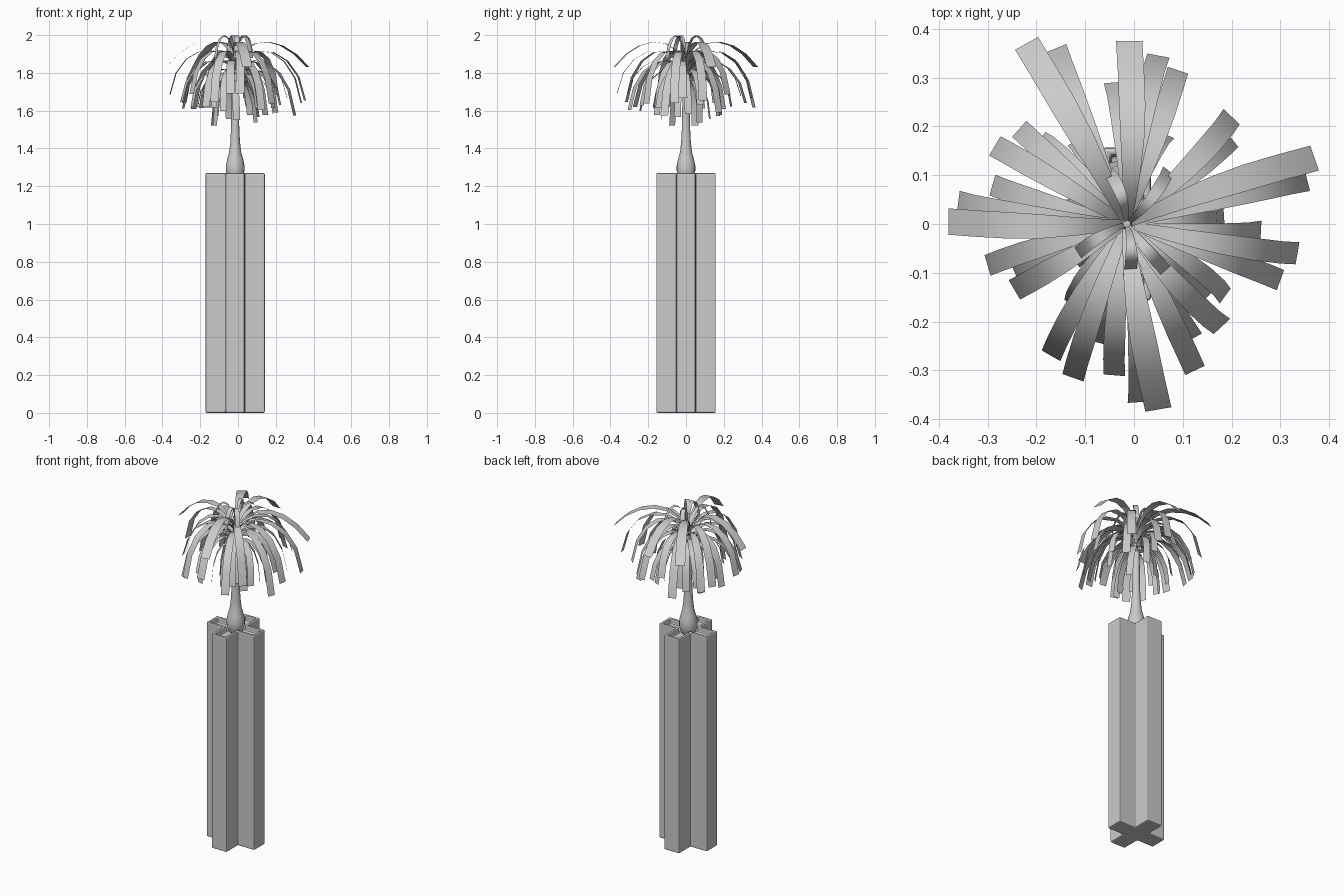
import bpy, bmesh, math, random
from mathutils import Vector

if "Cube" in bpy.data.objects:
    bpy.data.objects.remove(bpy.data.objects["Cube"])

random.seed(4)
CX = -0.015  # plant axis


def make_object(name, bm):
    mesh = bpy.data.meshes.new(name)
    bm.to_mesh(mesh)
    bm.free()
    ob = bpy.data.objects.new(name, mesh)
    bpy.context.collection.objects.link(ob)
    return ob


# Cross-shaped tall planter with a sunken top
bm = bmesh.new()
a, b, H = 0.05, 0.157, 1.27
corner = [(b, -a), (b, a), (a, a)]
outline = []
for k in range(4):
    c, s = round(math.cos(k * math.pi / 2)), round(math.sin(k * math.pi / 2))
    outline += [(x * c - y * s, x * s + y * c) for x, y in corner]
base = bm.faces.new([bm.verts.new((CX + x, y, 0)) for x, y in outline])
ext = bmesh.ops.extrude_face_region(bm, geom=[base])
bmesh.ops.translate(bm, vec=(0, 0, H),
                    verts=[g for g in ext["geom"] if isinstance(g, bmesh.types.BMVert)])
bmesh.ops.recalc_face_normals(bm, faces=bm.faces)
top = max(bm.faces, key=lambda f: f.calc_center_median().z)
bmesh.ops.inset_region(bm, faces=[top], thickness=0.017, use_even_offset=True)
sunk = bmesh.ops.extrude_face_region(bm, geom=[top])
bmesh.ops.translate(bm, vec=(0, 0, -0.03),
                    verts=[g for g in sunk["geom"] if isinstance(g, bmesh.types.BMVert)])
if top.is_valid:
    bmesh.ops.delete(bm, geom=[top], context="FACES_ONLY")
bmesh.ops.recalc_face_normals(bm, faces=bm.faces)
planter = make_object("planter", bm)
bev = planter.modifiers.new("soft_edges", "BEVEL")
bev.width, bev.segments, bev.limit_method = 0.007, 2, "ANGLE"

# Bottle-shaped trunk, lathed from a profile of (radius, height)
profile = [(0.030, 1.23), (0.042, 1.25), (0.049, 1.28), (0.049, 1.31), (0.043, 1.34),
           (0.032, 1.38), (0.026, 1.43), (0.022, 1.50), (0.020, 1.60), (0.019, 1.72),
           (0.016, 1.82), (0.008, 1.89)]
bm = bmesh.new()
N = 20
rings = [[bm.verts.new((CX + r * math.cos(2 * math.pi * i / N),
                        r * math.sin(2 * math.pi * i / N), z)) for i in range(N)]
         for r, z in profile]
for lo, hi in zip(rings, rings[1:]):
    for i in range(N):
        bm.faces.new((lo[i], lo[(i + 1) % N], hi[(i + 1) % N], hi[i]))
bm.faces.new(rings[0][::-1])
bm.faces.new(rings[-1])
for f in bm.faces:
    f.smooth = len(f.verts) == 4
make_object("trunk", bm)


# Arching ribbon leaf from the trunk to a tip
def add_leaf(bm, tip, z0, peak, tip_z, reach, width, segs=6):
    root = Vector((CX, 0, z0))
    d = Vector((tip[0] - CX, tip[1], 0))
    side = Vector((-d.y, d.x, 0)).normalized()
    up = Vector((0, 0, 1))
    p = [root, root + d * 0.22 + up * (peak - z0),
         root + d * reach + up * (peak - z0 - 0.03),
         root + d + up * (tip_z - z0)]
    bow = side * random.uniform(-0.012, 0.012)
    rows = []
    for i in range(segs + 1):
        t = i / segs
        u = 1 - t
        c = p[0] * u**3 + p[1] * 3 * u * u * t + p[2] * 3 * u * t * t + p[3] * t**3
        c = c + bow * math.sin(math.pi * t)
        w = width * (0.3 + 0.7 * min(1, t * 1.7)) / 2
        rows.append((bm.verts.new(c - side * w), bm.verts.new(c + side * w)))
    for (l0, r0), (l1, r1) in zip(rows, rows[1:]):
        bm.faces.new((l0, l1, r1, r0)).smooth = True


# Leaf tiers: root height, peak control, tip height, reach, width, tips
tiers = {
    "crown_leaves": (1.86, 2.054, 1.88, 0.85, 0.026,
        [(-0.055, 0.11), (0.07, 0.11), (0.07, -0.10), (-0.01, -0.105), (-0.12, -0.065)]),
    "long_leaves": (1.85, 2.02, 1.83, 0.68, 0.054,
        [(-0.22, 0.37), (-0.01, 0.375), (0.37, 0.135), (-0.38, 0.005), (0.05, -0.38)]),
    "upper_leaves": (1.83, 1.98, 1.66, 0.90, 0.046,
        [(-0.16, 0.36), (0.05, 0.345), (0.20, 0.22), (0.355, 0.09), (0.335, -0.06),
         (0.18, -0.21), (0.01, -0.365), (-0.125, -0.315), (-0.245, -0.135),
         (-0.36, 0.045), (-0.285, 0.16)]),
    "middle_leaves": (1.80, 1.92, 1.65, 0.88, 0.044,
        [(0.09, 0.315), (0.20, 0.175), (0.26, -0.015), (0.30, -0.115), (0.125, -0.30),
         (0.12, -0.235), (-0.04, -0.31), (-0.17, -0.27), (-0.30, -0.085),
         (-0.29, 0.08), (-0.235, 0.195), (-0.04, 0.29), (0.145, -0.155)]),
}
for name, (z0, peak, tz, reach, width, tips) in tiers.items():
    bm = bmesh.new()
    drop = 0.08 if tz < 1.7 else 0.0
    for tip in tips:
        add_leaf(bm, tip, z0, peak, tz + random.uniform(-drop, drop * 0.5), reach, width)
    make_object(name, bm)

# Short hanging leaves round the underside of the crown
bm = bmesh.new()
for i in range(18):
    ang = math.radians(20 * i + random.uniform(-7, 7))
    r = (0.20, 0.25, 0.13)[i % 3]
    z0 = (1.76, 1.78, 1.72)[i % 3]
    add_leaf(bm, (CX + r * math.cos(ang), r * math.sin(ang)), z0, z0 + 0.08,
             z0 - 0.14 - random.uniform(0, 0.06), 0.95, 0.038)
make_object("lower_leaves", bm)
